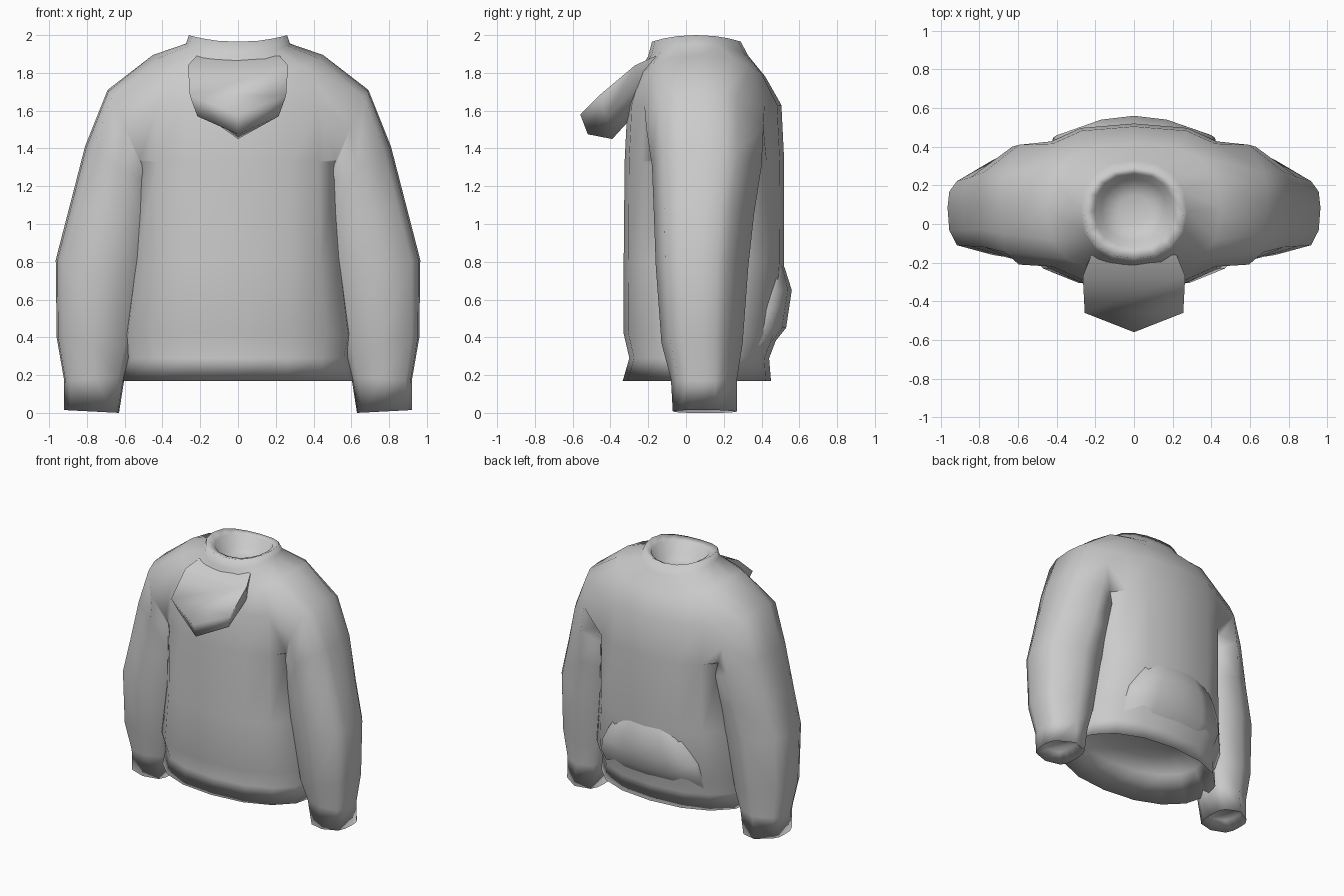
import bpy, bmesh, math

cube = bpy.data.objects.get("Cube")
if cube:
    bpy.data.objects.remove(cube, do_unlink=True)

fabric = bpy.data.materials.new("grey_fabric")
GREY = (0.6, 0.6, 0.6, 1)
fabric.use_nodes = True
fabric.diffuse_color = GREY
fabric.node_tree.nodes["Principled BSDF"].inputs["Base Color"].default_value = GREY


def finish(bm, name, angle):
    bmesh.ops.recalc_face_normals(bm, faces=bm.faces)
    mesh = bpy.data.meshes.new(name)
    bm.to_mesh(mesh)
    bm.free()
    ob = bpy.data.objects.new(name, mesh)
    bpy.context.collection.objects.link(ob)
    mesh.materials.append(fabric)
    bpy.ops.object.select_all(action="DESELECT")
    ob.select_set(True)
    bpy.context.view_layer.objects.active = ob
    bpy.ops.object.shade_smooth_by_angle(angle=math.radians(angle))


def bridge(bm, a, b, closed=True, skip=()):
    n = len(a)
    for i in range(n if closed else n - 1):
        if i not in skip:
            j = (i + 1) % n
            bm.faces.new((a[i], a[j], b[j], b[i]))


def squircle(t, p):
    return [math.copysign(abs(k) ** (2 / p), k) for k in (math.cos(t), math.sin(t))]


# Body: rings of (height, half width, front y, back y, lift at the sides, squareness),
# from the closed inside of the hem, up the outside, to the bottom of the neck bowl
COLS = 16
BODY = [(.43, .34, -.15, .27, 0, 2.2), (.36, .52, -.25, .38, 0, 2.2),
        (.17, .62, -.335, .45, 0, 2.2), (.29, .60, -.30, .44, 0, 2.3),
        (.42, .62, -.33, .49, 0, 2.5), (.80, .57, -.33, .52, 0, 2.6),
        (1.33, .55, -.325, .52, 0, 2.8), (1.63, .54, -.31, .505, 0, 2.8),
        (1.78, .45, -.26, .42, .115, 2.6), (1.89, .275, -.20, .33, .065, 2.2),
        (1.965, .26, -.18, .29, .035, 2.2), (1.95, .205, -.12, .26, .02, 2.2),
        (1.86, .17, -.09, .23, 0, 2.2), (1.83, .08, 0, .15, 0, 2)]
ARM_LOW, ARM_TOP = 6, 8

bm = bmesh.new()
rings = []
for z, w, front, back, lift, p in BODY:
    ring = []
    for i in range(COLS):
        t = 2 * math.pi * i / COLS
        c, s = squircle(t, p)
        y = (front + back) / 2 + s * (back - front) / 2
        ring.append(bm.verts.new((c * w, y, z + lift * math.cos(t) ** 2)))
    rings.append(ring)

# Leave the side columns open at the armholes
armhole = {14, 15, 0, 1, 6, 7, 8, 9}
for k in range(len(rings) - 1):
    bridge(bm, rings[k], rings[k + 1], skip=armhole if ARM_LOW <= k < ARM_TOP else ())
bm.faces.new(rings[0])
bm.faces.new(rings[-1])

# Sleeves: (outer x, outer z, inner x, inner z, front y, back y), shoulder to inside of cuff
SLEEVE = [(.69, 1.71, .50, 1.30, -.21, .41), (.81, 1.41, .45, 1.20, -.18, .40),
          (.89, 1.10, .45, 1.0, -.17, .36), (.965, .81, .50, .74, -.16, .33),
          (.96, .40, .56, .34, -.13, .30), (.92, .17, .60, .19, -.08, .27),
          (.92, .015, .63, 0, -.07, .27), (.88, .09, .67, .08, -.03, .23)]
SPAN = [-2, -1, 0, 1, 2]
LOOP = [(c, -1) for c in SPAN] + [(2, 0)] + [(c, 1) for c in SPAN[::-1]] + [(-2, 0)]

for side in (1, -1):
    prev = [rings[ARM_LOW + 1 + v][c % COLS if side > 0 else 8 - c] for c, v in LOOP]
    for ox, oz, ix, iz, front, back in SLEEVE:
        ring = []
        for c, v in LOOP:
            u = c / 2
            r = (abs(u) ** 3 + abs(v) ** 3) ** (1 / 3)
            u, h = u / r, (v / r + 1) / 2
            if u > 0 and v > 0:
                u *= .7
            ring.append(bm.verts.new((side * (ix + h * (ox - ix)),
                                      (front + back) / 2 + u * (back - front) / 2,
                                      iz + h * (oz - iz))))
        bridge(bm, prev, ring)
        prev = ring
    bm.faces.new(prev)
finish(bm, "sweater_body", 180)

# Hood: layers of a pointed outline, right half given, folded down on the -y side
HOOD = [[(.22, -.16, 1.89), (.265, -.27, 1.84), (.255, -.46, 1.68), (0, -.56, 1.58)],
        [(.21, -.12, 1.80), (.25, -.25, 1.73), (.215, -.42, 1.57), (0, -.52, 1.475)],
        [(.15, -.10, 1.78), (.19, -.25, 1.68), (.14, -.34, 1.55), (0, -.39, 1.45)],
        [(.12, -.10, 1.76), (.16, -.22, 1.66), (.10, -.27, 1.60), (0, -.29, 1.56)]]
bm = bmesh.new()
layers = []
for half in HOOD:
    pts = half + [(-x, y, z) for x, y, z in half[-2::-1]]
    layers.append([bm.verts.new(p) for p in pts])
for a, b in zip(layers, layers[1:]):
    bridge(bm, a, b, closed=False)
top = layers[0]
for i in range(2):
    bm.faces.new((top[i], top[i + 1], top[5 - i], top[6 - i]))
bm.faces.new((top[2], top[3], top[4]))
finish(bm, "hood", 80)

# Pouch pocket: rows of (height, half width, middle y, edge y), tucked in at the ends
POCKET = [(.80, .24, .51, .47), (.76, .27, .525, .48), (.65, .34, .56, .48),
          (.55, .40, .545, .46), (.45, .42, .53, .445), (.35, .42, .45, .38)]
bm = bmesh.new()
rows = []
for z, w, mid, edge in POCKET:
    row = []
    for u in (-1.02, -1, -.5, 0, .5, 1, 1.02):
        y = mid + (edge - mid) * u * u - (.07 if abs(u) > 1 else 0)
        row.append(bm.verts.new((u * w, y, z)))
    rows.append(row)
for a, b in zip(rows, rows[1:]):
    bridge(bm, a, b, closed=False)
finish(bm, "pouch_pocket", 80)
